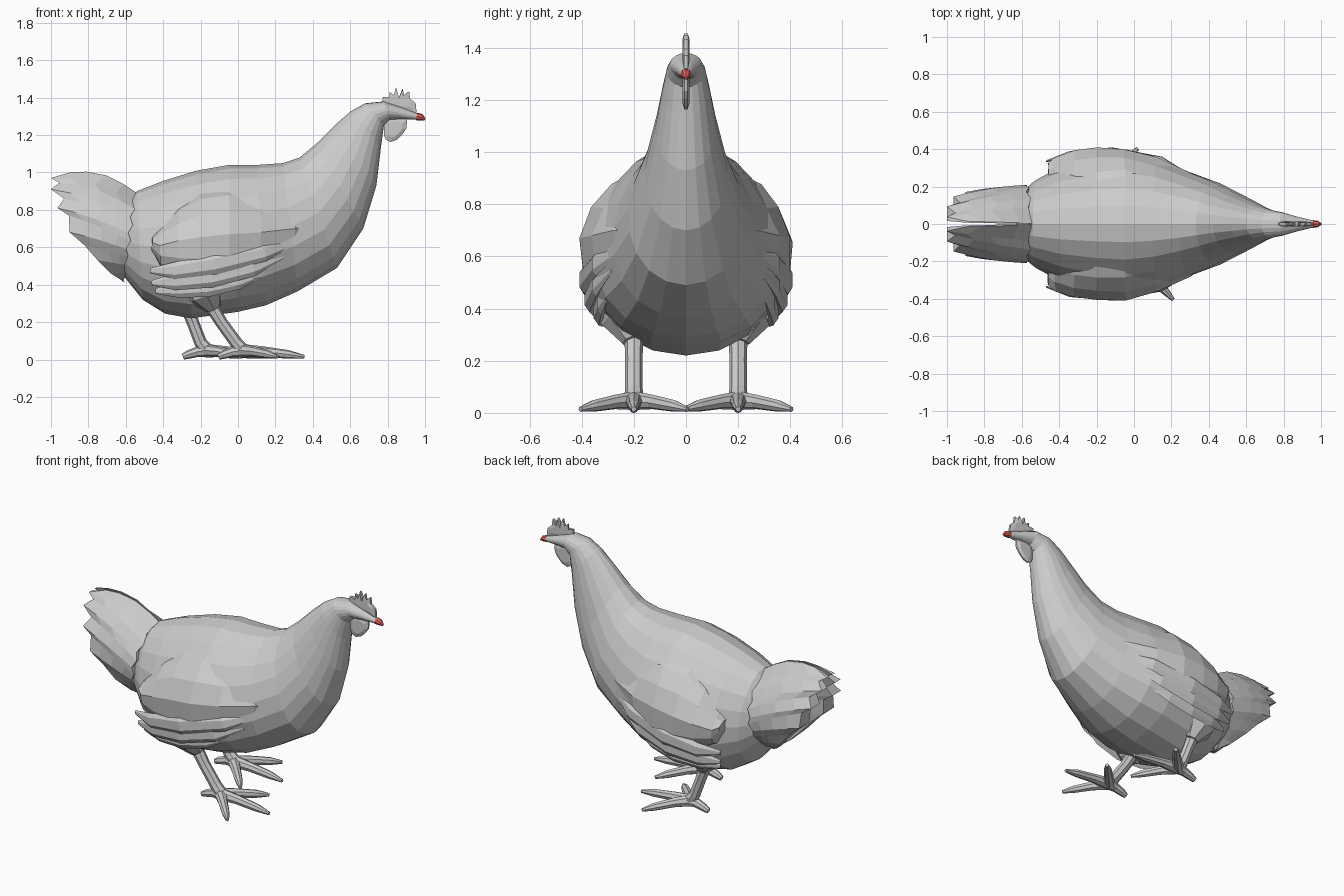
import bpy, bmesh, random
from math import sin, cos, pi
from mathutils import Vector

if "Cube" in bpy.data.objects:
    bpy.data.objects.remove(bpy.data.objects["Cube"])

random.seed(4)


def finish(name, bm):
    bmesh.ops.recalc_face_normals(bm, faces=bm.faces[:])
    me = bpy.data.meshes.new(name)
    bm.to_mesh(me)
    bm.free()
    ob = bpy.data.objects.new(name, me)
    bpy.context.collection.objects.link(ob)
    return ob


def loft(name, rings):
    """Skin closed rings of equal even length and cap both ends with strips."""
    bm = bmesh.new()
    rows = [[bm.verts.new(p) for p in r] for r in rings]
    n = len(rows[0])
    for a, b in zip(rows, rows[1:]):
        for i in range(n):
            j = (i + 1) % n
            bm.faces.new((a[i], a[j], b[j], b[i]))
    for r in (rows[0], rows[-1]):
        for i in range(n // 2 - 1):
            bm.faces.new((r[i], r[i + 1], r[n - 2 - i], r[n - 1 - i]))
    return finish(name, bm)


def tube(name, path, radii, sides=8, flat=1.0):
    """Tapered limb along a path; flat squashes it in the sideways direction."""
    pts = [Vector(p) for p in path]
    rings = []
    for k, p in enumerate(pts):
        d = (pts[min(k + 1, len(pts) - 1)] - pts[max(k - 1, 0)]).normalized()
        ref = Vector((0, 1, 0)) if abs(d.y) < 0.9 else Vector((1, 0, 0))
        up = d.cross(ref).normalized()
        side = up.cross(d)
        rings.append([p + radii[k] * (up * cos(2 * pi * i / sides) + side * flat * sin(2 * pi * i / sides))
                      for i in range(sides)])
    return loft(name, rings)


def plate(name, outline, half, edge):
    """Flat plate in the middle plane, thinner at its rim than in its body."""
    bm = bmesh.new()
    cx = sum(p[0] for p in outline) / len(outline)
    cz = sum(p[1] for p in outline) / len(outline)
    n = len(outline)
    sides = []
    for s in (-1, 1):
        rim = [bm.verts.new((x, s * edge, z)) for x, z in outline]
        inn = [bm.verts.new((cx + (x - cx) * .6, s * half, cz + (z - cz) * .6)) for x, z in outline]
        for i in range(n):
            j = (i + 1) % n
            bm.faces.new((rim[i], rim[j], inn[j], inn[i]))
        bm.faces.new(inn)
        sides.append(rim)
    a, b = sides
    for i in range(n):
        j = (i + 1) % n
        bm.faces.new((a[i], a[j], b[j], b[i]))
    return finish(name, bm)


# body, neck and head: top x,z / bottom x,z / half width / pear shape
body = [(-.63, .80, -.63, .47, .15, .1), (-.54, .90, -.51, .32, .235, .12), (-.40, .955, -.39, .245, .305, .14),
        (-.22, 1.01, -.25, .22, .355, .17), (-.05, 1.04, 0, .255, .375, .17), (.10, 1.04, .15, .29, .345, .17),
        (.24, 1.05, .32, .365, .28, .16), (.33, 1.08, .53, .49, .22, .12), (.42, 1.155, .67, .70, .16, .05),
        (.52, 1.255, .74, .93, .118, 0), (.60, 1.325, .765, 1.14, .092, 0), (.68, 1.37, .78, 1.25, .075, 0),
        (.78, 1.38, .81, 1.28, .062, -.1), (.87, 1.35, .87, 1.285, .04, 0), (.96, 1.315, .96, 1.283, .018, 0)]
N = 20
rings = []
for tx, tz, bx, bz, w, k in body:
    ring = []
    for i in range(N):
        t = 2 * pi * i / N
        f = (1 + cos(t)) / 2
        ring.append((bx + (tx - bx) * f, w * sin(t) * (1 - k * cos(t)), bz + (tz - bz) * f))
    rings.append(ring)
loft("body", rings)

# beak tip
beak = tube("beak", [(.955, 0, 1.30), (.98, 0, 1.295), (1.0, 0, 1.283)], [.021, .018, .006], 8)
red = bpy.data.materials.new("beak_red")
red.diffuse_color = (.8, .12, .1, 1)
red.use_nodes = True
red.node_tree.nodes["Principled BSDF"].inputs["Base Color"].default_value = red.diffuse_color
beak.data.materials.append(red)

# comb and wattle
plate("comb", [(.77, 1.36), (.775, 1.405), (.81, 1.395), (.81, 1.43), (.83, 1.40), (.845, 1.455), (.86, 1.40),
               (.88, 1.45), (.89, 1.40), (.915, 1.435), (.92, 1.395), (.95, 1.37), (.955, 1.32), (.86, 1.33)], .014, .007)
plate("wattle", [(.78, 1.29), (.78, 1.2), (.79, 1.175), (.815, 1.163), (.85, 1.175), (.88, 1.205), (.90, 1.235),
                 (.905, 1.285), (.84, 1.31)], .014, .005)

# tail feather tips, from top to bottom
tips = [(-.90, .015, 1.0), (-1.0, .035, .97), (-.955, .06, .945), (-1.0, .085, .91), (-.93, .115, .86),
        (-.965, .135, .81), (-.905, .155, .77), (-.90, .16, .68), (-.82, .155, .61), (-.75, .13, .53),
        (-.68, .08, .46), (-.60, .015, .41)]
# wing: x, top z, bottom z, outer y
wing = [(.42, .74, .66, .195), (.30, .83, .57, .275), (.12, .89, .47, .36), (-.05, .91, .43, .405),
        (-.20, .89, .42, .405), (-.32, .82, .45, .39), (-.42, .72, .50, .36), (-.46, .67, .58, .325)]
# flight feathers: front, middle, rear points
flight = [[(.34, .235, .64), (.14, .345, .57), (-.12, .39, .51), (-.34, .375, .475), (-.47, .335, .475)],
          [(.24, .285, .55), (.08, .345, .49), (-.14, .37, .44), (-.34, .355, .415), (-.46, .32, .41)],
          [(.14, .295, .46), (0, .325, .42), (-.16, .335, .39), (-.32, .32, .375), (-.44, .29, .365)]]

for s, label in ((-1, "right"), (1, "left")):
    # tail half
    rings = []
    for t in (0, .2, .45, .75, 1):
        outer, inner = [], []
        for i, (x, y, z) in enumerate(tips):
            f = i / (len(tips) - 1)
            b = Vector((-.54 - .06 * f - .02 * (i % 2), .005 + .205 * sin(pi * f) ** .7, .89 - .47 * f))
            p = b.lerp(Vector((x, y, z)), t)
            p.z += .045 * sin(pi * t) * (1 - f) ** 2
            p.y += (.012 * sin(pi * t) + (.012 * t * (i % 2))) * sin(pi * f)
            outer.append((p.x, s * p.y, p.z))
            inner.append((p.x, s * (.002 + (p.y - .002) * .4 * t), p.z))
        rings.append(outer + inner[::-1])
    loft("tail_" + label, rings)

    # wing cover
    rings = []
    for x, zt, zb, yo in wing:
        ring = []
        for i in range(12):
            t = 2 * pi * i / 12
            j = random.uniform(-.006, .006)
            y = yo - .08 * (1 - sin(t)) - .10 * max(cos(t), 0) ** 1.5 + j
            ring.append((x + j, s * y, (zt + zb) / 2 + (zt - zb) / 2 * cos(t)))
        rings.append(ring)
    loft("wing_" + label, rings)

    # flight feathers
    for k, path in enumerate(flight):
        tube(f"flight_feather_{label}_{k + 1}", [(x, s * y, z) for x, y, z in path],
             [.012, .045, .055, .045, .014], 6, .4)

    # leg with thigh, shank and toes; the left leg is set further back
    o = 0 if s < 0 else -.19
    y = s * .2
    tube("thigh_" + label, [(-.20 + o * .6, y * 1.1, .45), (-.17 + o * .6, y * 1.1, .35), (-.13 + o * .7, y, .275)],
         [.13, .105, .045], 8)
    tube("shank_" + label, [(-.17 + o * .65, y, .33), (-.09 + o * .8, y, .20), (-.01 + o, y, .09), (.03 + o, y, .045)],
         [.038, .033, .034, .038], 8)
    for k, (tx, ty) in enumerate(((.355, 0), (.21, .205), (.21, -.205), (-.105, 0))):
        a, b = Vector((.02 + o, y, .047)), Vector((tx + o, y + ty, .014))
        m1, m2 = a.lerp(b, .35), a.lerp(b, .75)
        m1.z, m2.z = .042, .027
        tube(f"toe_{label}_{k + 1}", [a, m1, m2, b], [.036, .028, .023, .01 if k < 3 else .016], 8)
